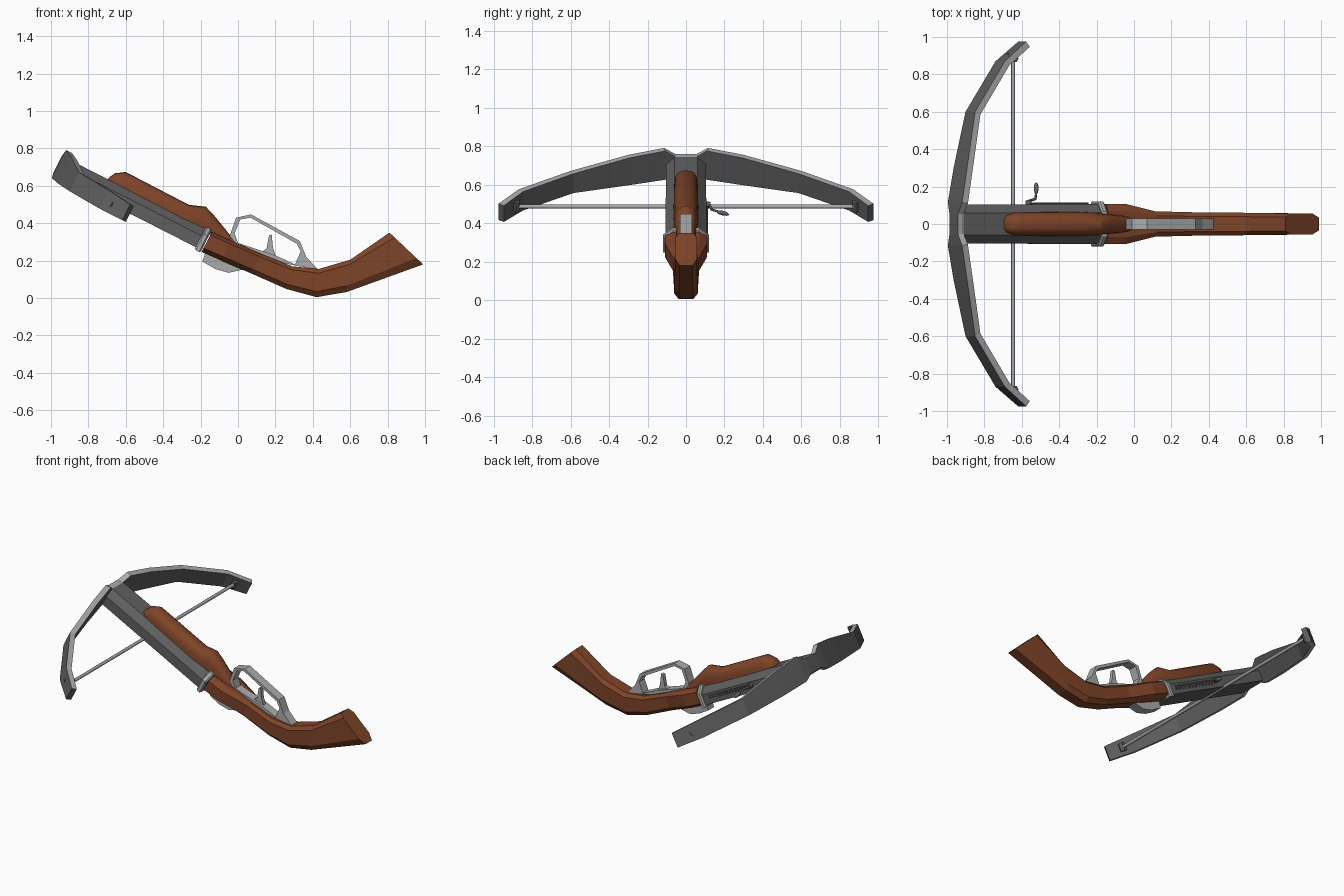
import bpy, bmesh, math
from mathutils import Vector, Matrix

if "Cube" in bpy.data.objects:
    bpy.data.objects.remove(bpy.data.objects["Cube"])

def material(name, c):
    m = bpy.data.materials.new(name)
    m.diffuse_color = (*c, 1)
    m.use_nodes = True
    m.node_tree.nodes["Principled BSDF"].inputs["Base Color"].default_value = m.diffuse_color
    return m

WOOD = material("brown wood", (0.21, 0.058, 0.021))
DARK = material("dark steel", (0.115, 0.115, 0.115))
LIGHT = material("light steel", (0.40, 0.41, 0.40))

# tilted frame of the weapon: s runs along the rail, t is square to it
C, S = math.cos(math.radians(27)), math.sin(math.radians(27))
def tilt(s, y, t):
    return Vector((C * s + S * t, y, -S * s + C * t))

def finish(bm, name, *mats, smooth=None):
    bmesh.ops.recalc_face_normals(bm, faces=bm.faces)
    me = bpy.data.meshes.new(name)
    bm.to_mesh(me)
    bm.free()
    for m in mats:
        me.materials.append(m)
    ob = bpy.data.objects.new(name, me)
    bpy.context.collection.objects.link(ob)
    if smooth:
        bpy.ops.object.select_all(action='DESELECT')
        ob.select_set(True)
        bpy.context.view_layer.objects.active = ob
        bpy.ops.object.shade_smooth_by_angle(angle=math.radians(smooth))
    return ob

def loft(name, rings, *mats, smooth=None, closed=False, rule=None):
    """Skin a list of equal-length rings of points."""
    bm = bmesh.new()
    vs = [[bm.verts.new(p) for p in r] for r in rings]
    n = len(rings[0])
    for i in range(len(vs) if closed else len(vs) - 1):
        a, b = vs[i], vs[(i + 1) % len(vs)]
        for j in range(n):
            k = (j + 1) % n
            f = bm.faces.new((a[j], a[k], b[k], b[j]))
            if rule:
                f.material_index = rule(j)
    if not closed:
        bm.faces.new(vs[0])
        bm.faces.new(vs[-1])
    return finish(bm, name, *mats, smooth=smooth)

def plate(name, pts, w, mat):
    """Side profile (x, z) given thickness 2w across y."""
    return loft(name, [[(x, y, z) for x, z in pts] for y in (-w, w)], mat)

def rod(name, a, b, r, mat, sides=8):
    a, b = Vector(a), Vector(b)
    bm = bmesh.new()
    q = (b - a).to_track_quat('Z', 'Y').to_matrix().to_4x4()
    bmesh.ops.create_cone(bm, cap_ends=True, segments=sides, radius1=r, radius2=r,
                          depth=(b - a).length, matrix=Matrix.Translation((a + b) / 2) @ q)
    return finish(bm, name, mat, smooth=50)

# bow: half stations (y, s, low t, high t), mirrored to the other limb
half = [(0.055, -1.184, 0.15, 0.25), (0.115, -1.178, 0.12, 0.288), (0.30, -1.138, 0.109, 0.268),
        (0.60, -1.062, 0.10, 0.213), (0.87, -0.877, 0.09, 0.20), (0.975, -0.741, 0.09, 0.185)]
stations = [(-y, s, a, b) for y, s, a, b in reversed(half)] + half
rings = []
for i, (y, s, a, b) in enumerate(stations):
    p, q = stations[max(i - 1, 0)], stations[min(i + 1, len(stations) - 1)]
    d = Vector((q[1] - p[1], q[0] - p[0])).normalized()
    n = Vector((d.y, -d.x)) * 0.035
    rings.append([tilt(s, y, a), tilt(s, y, b),
                  tilt(s + n.x, y + n.y, b), tilt(s + n.x, y + n.y, a)])
loft("bow_limbs", rings, DARK, LIGHT, rule=lambda j: j % 2)

# rail with chamfered upper edges
def rail_ring(s, w, lo, hi):
    pts = [(-w, lo), (-w, hi - 0.042), (-w * 0.57, hi), (w * 0.57, hi), (w, hi - 0.042), (w, lo)]
    return [tilt(s, y, t) for y, t in pts]
loft("rail", [rail_ring(-1.165, 0.103, 0.14, 0.25), rail_ring(-0.29, 0.108, 0.14, 0.25)], DARK)

# collar ring between rail and stock
loft("collar", [rail_ring(-0.325, 0.112, 0.131, 0.259), rail_ring(-0.317, 0.12, 0.125, 0.263),
                rail_ring(-0.298, 0.12, 0.125, 0.263), rail_ring(-0.29, 0.112, 0.131, 0.259)], LIGHT)

# bowstring and its pegs
st = tilt(-0.797, 0, 0.14)
rod("bowstring", (st.x, -0.885, st.z), (st.x, 0.885, st.z), 0.0105, LIGHT)
for side in (-1, 1):
    y = 0.885 * side
    rod("string_peg", tilt(-0.80, y, 0.115), tilt(-0.80, y, 0.168), 0.022, DARK, 6)
    rod("peg_mount", tilt(-0.80, y, 0.14), tilt(-0.835, y * 1.02, 0.14), 0.014, DARK, 6)

# rounded wooden fore-grip: (s, top t, half width)
rings = []
for s, top, w in [(-0.907, 0.262, 0.03), (-0.89, 0.295, 0.047), (-0.841, 0.328, 0.062),
                  (-0.46, 0.325, 0.066), (-0.375, 0.357, 0.062), (-0.318, 0.337, 0.056),
                  (-0.129, 0.254, 0.04)]:
    ring = []
    for k in range(11):
        a = math.pi * k / 10
        cy = math.copysign(abs(math.cos(a)) ** 0.75, math.cos(a))
        ring.append(tilt(s, w * cy, 0.235 + (top - 0.235) * math.sin(a) ** 0.75))
    rings.append(ring)
loft("fore_grip", rings, WOOD, smooth=35)

# stock: top (x, z), bottom (x, z), half width; octagonal section
rings = []
for tx, tz, bx, bz, w in [(-0.14, 0.352, -0.195, 0.247, 0.108), (-0.04, 0.308, -0.09, 0.20, 0.108),
                          (0.12, 0.238, 0.07, 0.132, 0.068), (0.29, 0.17, 0.26, 0.048, 0.063),
                          (0.43, 0.155, 0.42, 0.005, 0.062), (0.60, 0.205, 0.58, 0.032, 0.06),
                          (0.81, 0.35, 0.99, 0.18, 0.056)]:
    top, bot = Vector((tx, 0, tz)), Vector((bx, 0, bz))
    rings.append([bot.lerp(top, f) + Vector((0, w * k, 0)) for k, f in
                  [(-0.6, 0), (-1, 0.2), (-1, 0.85), (-0.65, 1),
                   (0.65, 1), (1, 0.85), (1, 0.2), (0.6, 0)]])
loft("stock", rings, WOOD)

# trigger guard: outer and inner outlines joined as a strip
outer = [(-0.05, 0.30), (-0.04, 0.345), (-0.01, 0.43), (0.07, 0.447), (0.33, 0.305),
         (0.365, 0.22), (0.43, 0.15), (0.20, 0.195)]
inner = [(0.0, 0.295), (-0.018, 0.345), (0.012, 0.42), (0.067, 0.43), (0.315, 0.29),
         (0.335, 0.25), (0.305, 0.18), (0.20, 0.228)]
loft("trigger_guard", [[(o[0], -0.03, o[1]), (o[0], 0.03, o[1]), (i[0], 0.03, i[1]), (i[0], -0.03, i[1])]
                       for o, i in zip(outer, inner)], LIGHT, closed=True)

# trigger
plate("trigger", [(0.12, 0.245), (0.152, 0.262), (0.166, 0.335), (0.18, 0.34), (0.187, 0.27),
                  (0.205, 0.215), (0.12, 0.24)][:-1], 0.013, LIGHT)

# plate under the front of the stock
plate("under_plate", [(-0.17, 0.26), (-0.19, 0.195), (-0.12, 0.155), (-0.05, 0.135),
                      (0.04, 0.155), (0.0, 0.20)], 0.032, LIGHT)

# cocking rack on the rear side of the rail
def block(name, s0, s1, y0, y1, t0, t1, mat):
    loft(name, [[tilt(s, y0, t0), tilt(s, y1, t0), tilt(s, y1, t1), tilt(s, y0, t1)]
                for s in (s0, s1)], mat)
block("rack_bar", -0.70, -0.37, 0.10, 0.111, 0.165, 0.175, DARK)
for k in range(14):
    s = -0.695 + k * 0.024
    block("rack_tooth", s, s + 0.012, 0.10, 0.114, 0.17, 0.195, DARK)

# crank lever with flattened knob
rod("crank_pivot", (-0.565, 0.09, 0.50), (-0.565, 0.125, 0.495), 0.016, DARK)
rod("crank_arm", (-0.57, 0.12, 0.497), (-0.525, 0.135, 0.47), 0.007, DARK)
rod("crank_stem", (-0.527, 0.13, 0.472), (-0.523, 0.17, 0.46), 0.006, DARK)
bm = bmesh.new()
bmesh.ops.create_uvsphere(bm, u_segments=10, v_segments=8, radius=1,
                          matrix=Matrix.Translation((-0.523, 0.19, 0.453)) @
                          Matrix.Rotation(-0.25, 4, 'X') @ Matrix.Diagonal((0.013, 0.034, 0.012, 1)))
finish(bm, "crank_knob", DARK, smooth=60)
